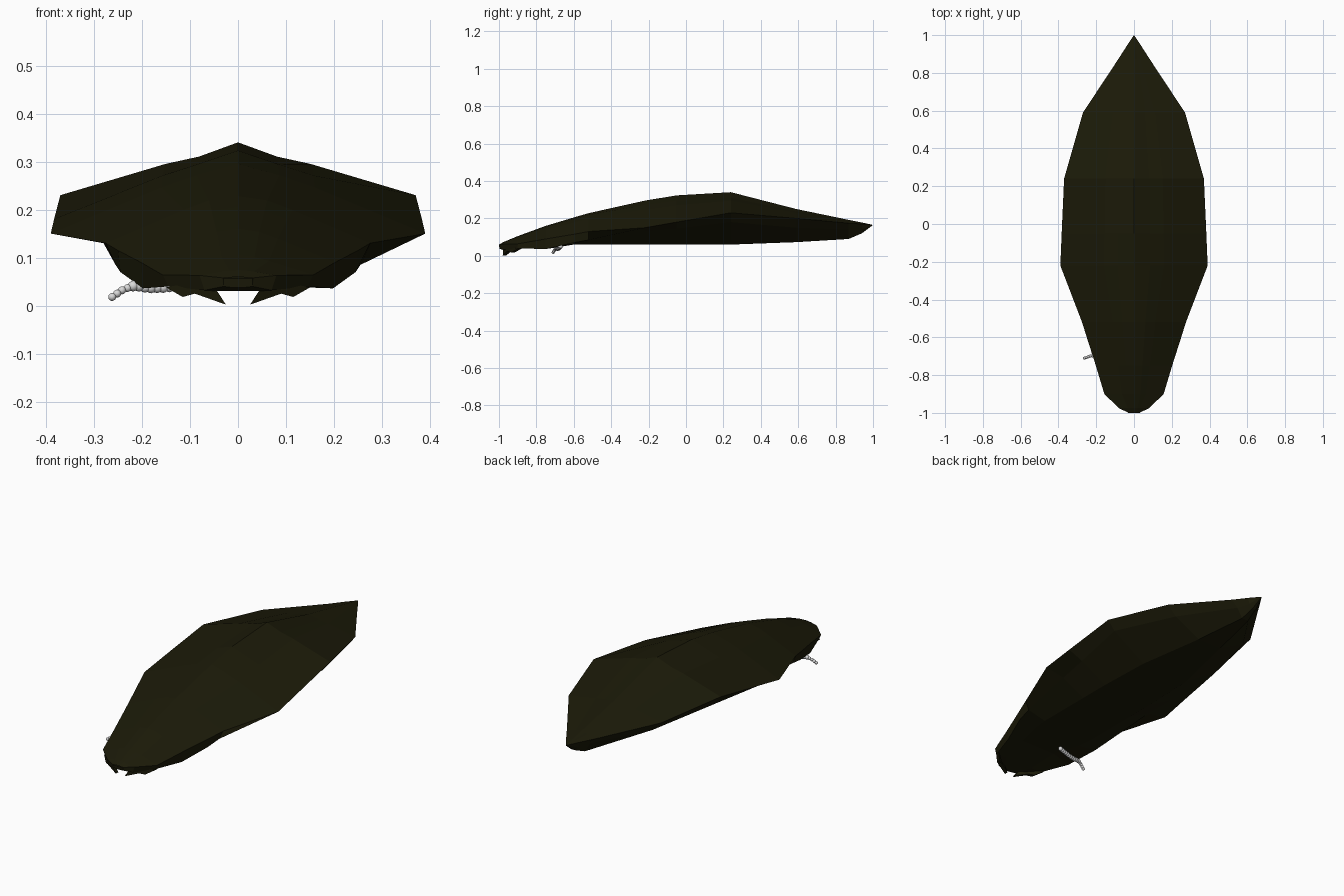
import bpy, bmesh
from mathutils import Vector

old = bpy.data.objects.get("Cube")
if old:
    bpy.data.objects.remove(old)


def material(name, rgb, rough):
    m = bpy.data.materials.new(name)
    m.use_nodes = True
    m.diffuse_color = (*rgb, 1)
    bsdf = m.node_tree.nodes["Principled BSDF"]
    bsdf.inputs["Base Color"].default_value = (*rgb, 1)
    bsdf.inputs["Roughness"].default_value = rough
    return m


olive = material("dark olive", (0.011, 0.0103, 0.0025), 0.8)
pale = material("pale grey", (0.7, 0.7, 0.7), 0.6)


def finish(bm, name, mat):
    mesh = bpy.data.meshes.new(name)
    bm.to_mesh(mesh)
    bm.free()
    mesh.materials.append(mat)
    obj = bpy.data.objects.new(name, mesh)
    bpy.context.collection.objects.link(obj)
    return obj


def loft(name, half_rows, up):
    """Skin mirrored half sections, facing up (1) or down (-1)."""
    bm = bmesh.new()
    rows = []
    for half in half_rows:
        full = [(-x, y, z) for x, y, z in half[:0:-1]] + half
        rows.append([bm.verts.new(p) for p in full])
    for a, b in zip(rows, rows[1:]):
        for i in range(len(a) - 1):
            bm.faces.new((a[i], a[i + 1], b[i + 1], b[i]))
    bmesh.ops.remove_doubles(bm, verts=bm.verts, dist=0.0005)
    bmesh.ops.recalc_face_normals(bm, faces=bm.faces)
    bm.normal_update()
    if sum(f.normal.z * f.calc_area() for f in bm.faces) * up < 0:
        bmesh.ops.reverse_faces(bm, faces=bm.faces)
    return finish(bm, name, olive)


# Sections: y, rim x, ridge z, rim z, lip x, lip z, belly x, belly z
sections = [
    (-1.0, .03, .06, .057, .03, .057, .01, .057),
    (-.997, .034, .062, .058, .03, .04, .015, .038),
    (-.975, .08, .074, .063, .07, .032, .04, .03),
    (-.9, .157, .105, .064, .145, .04, .08, .04),
    (-.75, .202, .16, .09, .198, .036, .1, .065),
    (-.6, .25, .205, .115, .245, .07, .14, .06),
    (-.52, .275, .228, .13, .255, .085, .15, .06),
    (-.22, .39, .295, .15, .28, .13, .15, .06),
    (-.05, .383, .323, .18, .3, .145, .15, .06),
    (.24, .37, .34, .23, .33, .18, .14, .06),
    (.59, .27, .25, .2, .22, .15, .07, .073),
    (.87, .085, .192, .174, .05, .14, .02, .09),
    (.94, .04, .178, .17, .03, .14, .01, .12),
    (1.0, 0, .165, .165, 0, .165, 0, .165),
]

shell_rows, body_rows = [], []
for y, w, ridge, rim, lx, lz, bx, bz in sections:
    rise = ridge - rim
    # The back is ridged; the head end rounds off into a dome
    dome = min(max((.24 - y) / .75, 0), 1)
    shell_rows.append([(0, y, ridge),
                       (.22 * w, y, rim + (.73 + .18 * dome) * rise),
                       (.41 * w, y, rim + (.59 + .12 * dome) * rise),
                       (w, y, rim)])
    body_rows.append([(0, y, bz), (bx, y, bz), (lx, y, lz), (w, y, rim)])
loft("upper_shell", shell_rows, 1)
loft("underbody", body_rows, -1)

# Pointed jaws curving in under the front of the head
jaw = [(.025, -.98, .002), (.09, -.955, .025), (.115, -.935, .018),
       (.15, -.9, .038), (.06, -.975, .055)]
for side, label in ((1, "left"), (-1, "right")):
    bm = bmesh.new()
    front = [bm.verts.new((side * x, y, z)) for x, y, z in jaw]
    face = bm.faces.new(front)
    grown = bmesh.ops.extrude_face_region(bm, geom=[face])["geom"]
    moved = [v for v in grown if isinstance(v, bmesh.types.BMVert)]
    bmesh.ops.translate(bm, verts=moved, vec=(0, .02, 0))
    bmesh.ops.recalc_face_normals(bm, faces=bm.faces)
    finish(bm, label + "_jaw", olive)

# Beaded feeler reaching out of the hollow under the head
path = [Vector(p) for p in ((-.08, -.67, .05), (-.15, -.682, .038),
                            (-.185, -.688, .037), (-.215, -.694, .042),
                            (-.24, -.702, .033), (-.262, -.71, .018))]
beads = 16
lengths = [(b - a).length for a, b in zip(path, path[1:])]
bm = bmesh.new()
for n in range(beads):
    t = n / (beads - 1)
    left = t * sum(lengths)
    k = 0
    while k < len(lengths) - 1 and left > lengths[k]:
        left -= lengths[k]
        k += 1
    p = path[k].lerp(path[k + 1], left / lengths[k])
    radius = .0115 if t < .75 else .0085
    new = bmesh.ops.create_icosphere(bm, subdivisions=2, radius=radius)
    bmesh.ops.translate(bm, verts=new["verts"], vec=p)
for f in bm.faces:
    f.smooth = True
finish(bm, "beaded_feeler", pale)
